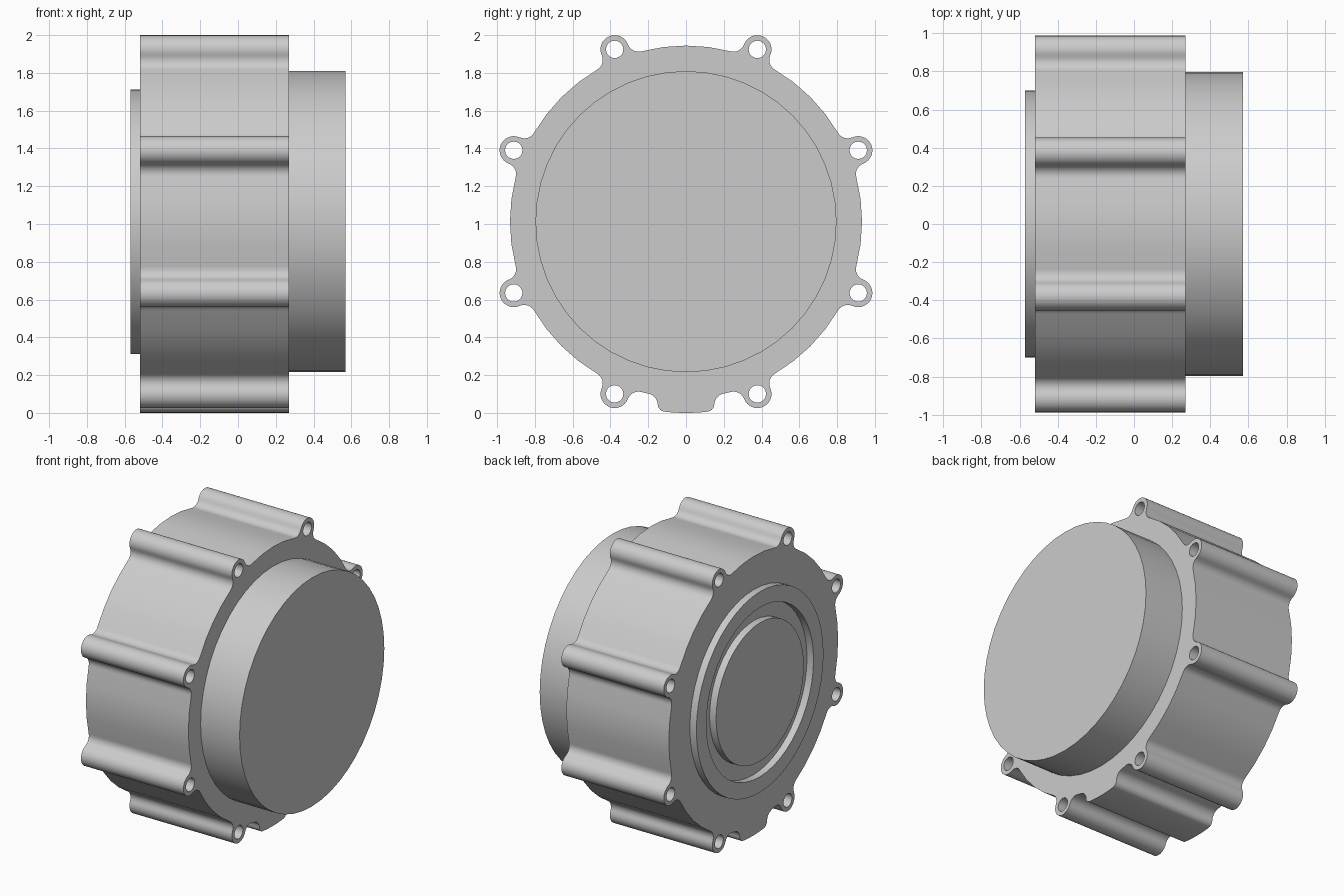
import bpy, bmesh
from math import sin, cos, asin, acos, atan2, radians, sqrt, tau, pi
from mathutils import Vector

if "Cube" in bpy.data.objects:
    bpy.data.objects.remove(bpy.data.objects["Cube"])

CZ = 1.0125                   # height of the shaft axis
X0, X1 = -0.52, 0.27          # housing ends
R = 0.932                     # housing radius
BOLT_R, BOSS, HOLE = 0.987, 0.075, 0.046
FIL = 0.06                    # fillet radius

grey = bpy.data.materials.new("plain grey")
grey.use_nodes = True
grey.diffuse_color = (0.6, 0.6, 0.6, 1)
grey.node_tree.nodes["Principled BSDF"].inputs["Base Color"].default_value = (0.6, 0.6, 0.6, 1)


def finish(bm, name):
    bmesh.ops.remove_doubles(bm, verts=bm.verts, dist=1e-5)
    bmesh.ops.recalc_face_normals(bm, faces=bm.faces)
    mesh = bpy.data.meshes.new(name)
    bm.to_mesh(mesh)
    bm.free()
    ob = bpy.data.objects.new(name, mesh)
    bpy.context.collection.objects.link(ob)
    ob.location.z = CZ
    mesh.materials.append(grey)
    bpy.ops.object.select_all(action='DESELECT')
    ob.select_set(True)
    bpy.context.view_layer.objects.active = ob
    bpy.ops.object.shade_smooth_by_angle(angle=radians(30))
    return ob


def polar(r, a):
    return Vector((r * cos(a), r * sin(a)))


def heading(v):
    return atan2(v.y, v.x)


def arc(c, r, a0, a1, n, ccw=True):
    sweep = (a1 - a0) % tau if ccw else -((a0 - a1) % tau)
    return [c + polar(r, a0 + sweep * i / n) for i in range(n + 1)]


def boss(a):
    """Bolt boss blended into the housing by two concave fillets."""
    d1, d2 = R + FIL, BOSS + FIL
    delta = acos((d1 * d1 + BOLT_R ** 2 - d2 * d2) / (2 * d1 * BOLT_R))
    b = polar(BOLT_R, a)
    f0, f1 = polar(d1, a - delta), polar(d1, a + delta)
    pts = arc(f0, FIL, heading(-f0), heading(b - f0), 6, False)
    pts += arc(b, BOSS, heading(f0 - b), heading(f1 - b), 16)[1:]
    pts += arc(f1, FIL, heading(b - f1), heading(-f1), 6, False)[1:]
    return a - delta, a + delta, pts


def tab(half=0.15, outer=CZ, corner=0.04):
    """Rounded foot at the bottom of the housing."""
    down = 1.5 * pi
    theta = asin((half + FIL) / (R + FIL))
    phi = asin((half - corner) / (outer - corner))
    f0 = polar(R + FIL, down - theta)
    c0 = polar(outer - corner, down - phi)
    pts = arc(f0, FIL, heading(-f0), 0, 6, False)
    pts += arc(c0, corner, pi, down - phi, 5)
    pts += arc(Vector((0, 0)), outer, down - phi, down, 3)[1:]
    mirrored = [Vector((-p.x, p.y)) for p in reversed(pts[:-1])]
    return down - theta, down + theta, pts + mirrored


# Housing outline: bosses and foot joined by body arcs
bolt_angles = [radians(22.5 + 45 * k) for k in range(8)]
features = sorted([boss(a) for a in bolt_angles] + [tab()], key=lambda f: f[0])
outline = []
for i, (start, end, pts) in enumerate(features):
    following = features[(i + 1) % len(features)][0]
    outline += pts + arc(Vector((0, 0)), R, end, following, 4)[1:-1]

loops = [outline]
for a in bolt_angles:
    loops.append(arc(polar(BOLT_R, a), HOLE, 0, tau - 1e-9, 20)[:-1])

# Housing with through bolt holes
bm = bmesh.new()
for loop in loops:
    vs = [bm.verts.new((X0, p.x, p.y)) for p in loop]
    for i, v in enumerate(vs):
        bm.edges.new((vs[i - 1], v))
bmesh.ops.triangle_fill(bm, use_beauty=True, use_dissolve=False, edges=bm.edges[:])
grown = bmesh.ops.extrude_face_region(bm, geom=bm.faces[:], use_keep_orig=True)
moved = [g for g in grown["geom"] if isinstance(g, bmesh.types.BMVert)]
bmesh.ops.translate(bm, verts=moved, vec=(X1 - X0, 0, 0))
finish(bm, "housing")


def lathe(name, profile, closed=False, steps=48):
    """Turn (x, radius) points around the shaft axis."""
    bm = bmesh.new()
    vs = [bm.verts.new((x, 0, r)) for x, r in profile]
    for a, b in zip(vs, vs[1:]):
        bm.edges.new((a, b))
    if closed:
        bm.edges.new((vs[-1], vs[0]))
    bmesh.ops.spin(bm, geom=bm.verts[:] + bm.edges[:], cent=(0, 0, 0), axis=(1, 0, 0),
                   angle=tau, steps=steps, use_merge=False)
    bmesh.ops.remove_doubles(bm, verts=bm.verts, dist=1e-4)
    return finish(bm, name)


# Large round cover, raised rim and centre plug
lathe("round_cover", [(0.25, 0), (0.25, 0.797), (0.57, 0.797), (0.57, 0)])
lathe("raised_rim", [(-0.5, 0.7), (-0.57, 0.7), (-0.57, 0.59), (-0.5, 0.59)], closed=True)
lathe("centre_plug", [(-0.5, 0), (-0.5, 0.483), (-0.57, 0.483), (-0.57, 0)])
